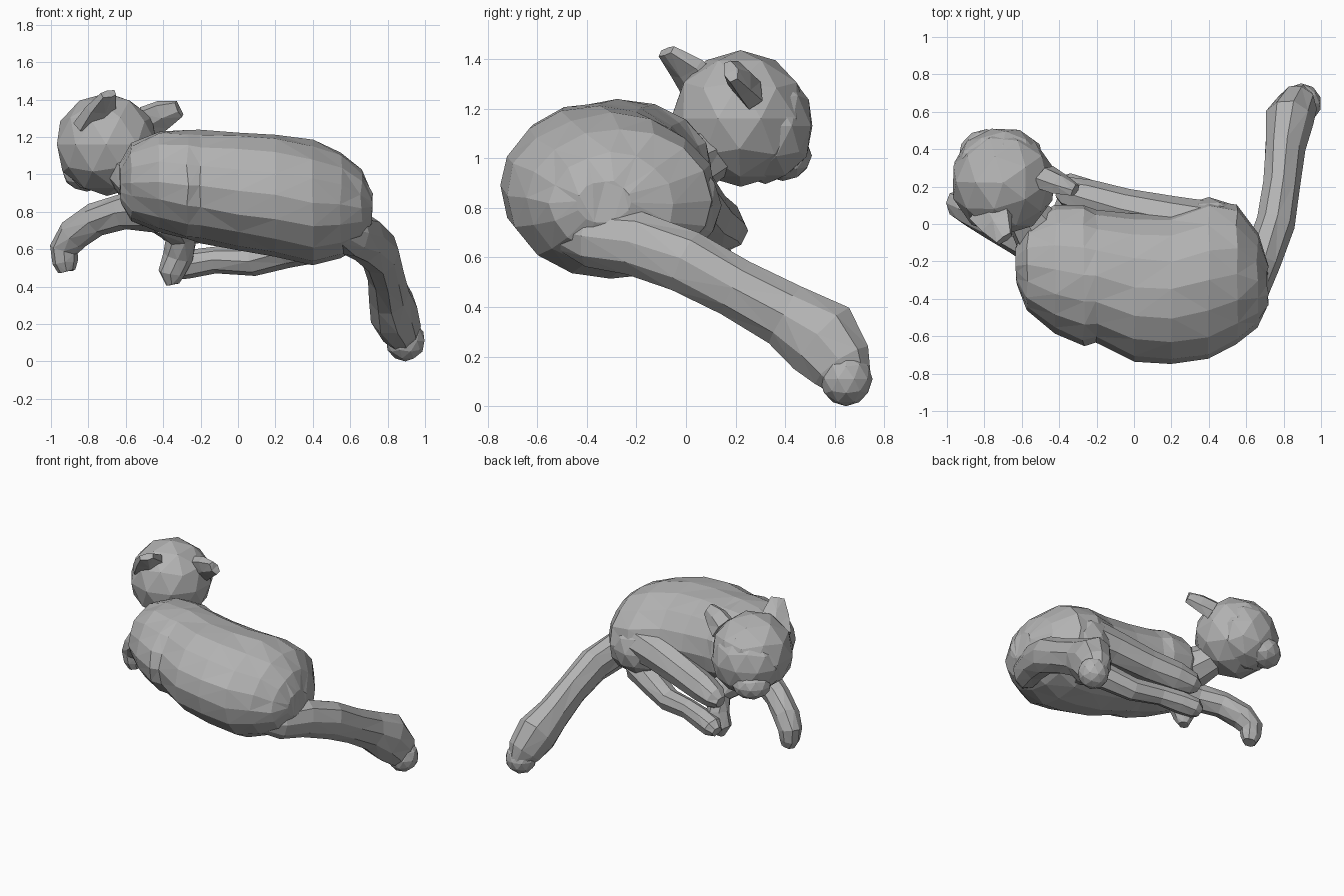
import bpy, bmesh, math, random
from mathutils import Vector, Matrix

cube = bpy.data.objects.get("Cube")
if cube:
    bpy.data.objects.remove(cube)
random.seed(4)

# One plain grey for the whole animal
GREY = (0.45, 0.45, 0.45, 1)
mat = bpy.data.materials.new("plain_grey")
mat.use_nodes = True
mat.diffuse_color = GREY
mat.node_tree.nodes["Principled BSDF"].inputs["Base Color"].default_value = GREY


def finish(name, bm):
    """Turn a bmesh into a flat-shaded object."""
    bmesh.ops.recalc_face_normals(bm, faces=bm.faces)
    bmesh.ops.triangulate(bm, faces=bm.faces)
    me = bpy.data.meshes.new(name)
    bm.to_mesh(me)
    bm.free()
    me.materials.append(mat)
    ob = bpy.data.objects.new(name, me)
    bpy.context.collection.objects.link(ob)


def skin(name, rings, jitter):
    """Bridge a list of equal-length rings and cap both ends."""
    bm = bmesh.new()
    loops = []
    for ring in rings:
        loops.append([bm.verts.new(p + Vector([random.uniform(-jitter, jitter) for _ in p]))
                      for p in ring])
    n = len(loops[0])
    for a, b in zip(loops, loops[1:]):
        for i in range(n):
            j = (i + 1) % n
            bm.faces.new((a[i], a[j], b[j], b[i]))
    bm.faces.new(loops[0])
    bm.faces.new(loops[-1])
    finish(name, bm)


def tube(name, path, sides=8, flat=1.0, hint=(1, 0, 0)):
    """Limb through (x, y, z, radius) points; flat squeezes it along the hint."""
    pts = [Vector(p[:3]) for p in path]
    rings = []
    for k, p in enumerate(pts):
        d = (pts[min(k + 1, len(pts) - 1)] - pts[max(k - 1, 0)]).normalized()
        u = Vector(hint)
        u = (u - d * u.dot(d)).normalized()
        v = d.cross(u)
        r = path[k][3]
        rings.append([p + u * r * flat * math.cos(t) + v * r * math.sin(t)
                      for t in (2 * math.pi * i / sides for i in range(sides))])
    skin(name, rings, 0.004)


def blob(name, centre, radii, turn=0.0):
    """Faceted ellipsoid."""
    bm = bmesh.new()
    bmesh.ops.create_icosphere(bm, subdivisions=2, radius=1.02)
    bm.transform(Matrix.Translation(centre) @ Matrix.Rotation(math.radians(turn), 4, 'Z')
                 @ Matrix.Diagonal((*radii, 1)))
    finish(name, bm)


# Curled torso: x, centre y, centre z, half depth, half height
# (the step after the shoulder makes the crease behind it)
torso = [(-.63, -.22, .95, .10, .11), (-.57, -.22, .96, .24, .21),
         (-.42, -.24, .965, .345, .27), (-.27, -.275, .945, .38, .295),
         (-.2, -.28, .935, .355, .3),
         (0, -.34, .91, .395, .315), (.2, -.35, .885, .4, .325),
         (.4, -.3, .845, .425, .335), (.55, -.27, .835, .375, .285),
         (.66, -.3, .82, .25, .2), (.715, -.33, .82, .11, .09)]
SIDES = 16
skin("torso", [[Vector((x, y + ry * math.cos(t), z + rz * math.sin(t)))
                for t in (2 * math.pi * i / SIDES for i in range(SIDES))]
               for x, y, z, ry, rz in torso], 0.006)
blob("haunch", (.4, -.05, .81), (.2, .19, .2))

# Head looking over the back, with broad face, muzzle, neck and ears
blob("head", (-.70, .22, 1.16), (.275, .275, .27), 35)
blob("face", (-.72, .32, 1.13), (.24, .19, .23), 12)
blob("muzzle", (-.81, .39, 1.01), (.13, .11, .1), 30)
tube("neck", [(-.5, -.05, .95, .15), (-.6, .1, 1.02, .11), (-.66, .18, 1.08, .1)])
tube("ear_near", [(-.77, .08, 1.27, .13), (-.73, .0, 1.36, .1), (-.69, -.08, 1.43, .05)],
     6, .5, (-.58, .81, 0))
tube("ear_far", [(-.48, .25, 1.28, .1), (-.4, .215, 1.32, .085), (-.315, .18, 1.35, .05)],
     6, .6, (-.58, .81, 0))

# Thick drooping tail with a rounded end
tube("tail", [(.54, -.5, .7, .07), (.61, -.38, .68, .12), (.68, -.2, .655, .13),
              (.755, 0, .585, .13), (.785, .2, .475, .125), (.805, .4, .365, .135),
              (.83, .55, .27, .165), (.875, .63, .16, .135), (.9, .68, .08, .08)],
     9, .8)
blob("tail_end", (.895, .645, .11), (.105, .105, .108))

# Stretched foreleg and folded foreleg
tube("foreleg_stretched", [(-.45, -.14, .82, .13), (-.62, -.07, .8, .095),
                           (-.76, .01, .76, .09), (-.88, .08, .68, .09),
                           (-.93, .11, .6, .08), (-.925, .11, .53, .07),
                           (-.915, .11, .48, .045)], hint=(0, 1, 0))
tube("foreleg_folded", [(-.38, -.08, .78, .12), (-.3, .04, .68, .09),
                        (-.32, .09, .56, .08), (-.36, .1, .47, .07),
                        (-.35, .1, .41, .035)], hint=(0, 1, 0))

# Hind legs tucked against the belly
tube("hind_leg_upper", [(.42, -.02, .87, .14), (.2, .03, .83, .12), (-.05, .08, .77, .11),
                        (-.25, .14, .73, .1), (-.36, .17, .7, .08), (-.41, .18, .69, .04)],
     hint=(0, 1, 0))
tube("hind_leg_lower", [(.42, -.06, .64, .11), (.25, .02, .59, .09), (.08, .08, .535, .08),
                        (-.12, .13, .54, .07), (-.26, .17, .52, .075),
                        (-.36, .2, .5, .07), (-.4, .21, .48, .04)], hint=(0, 1, 0))
